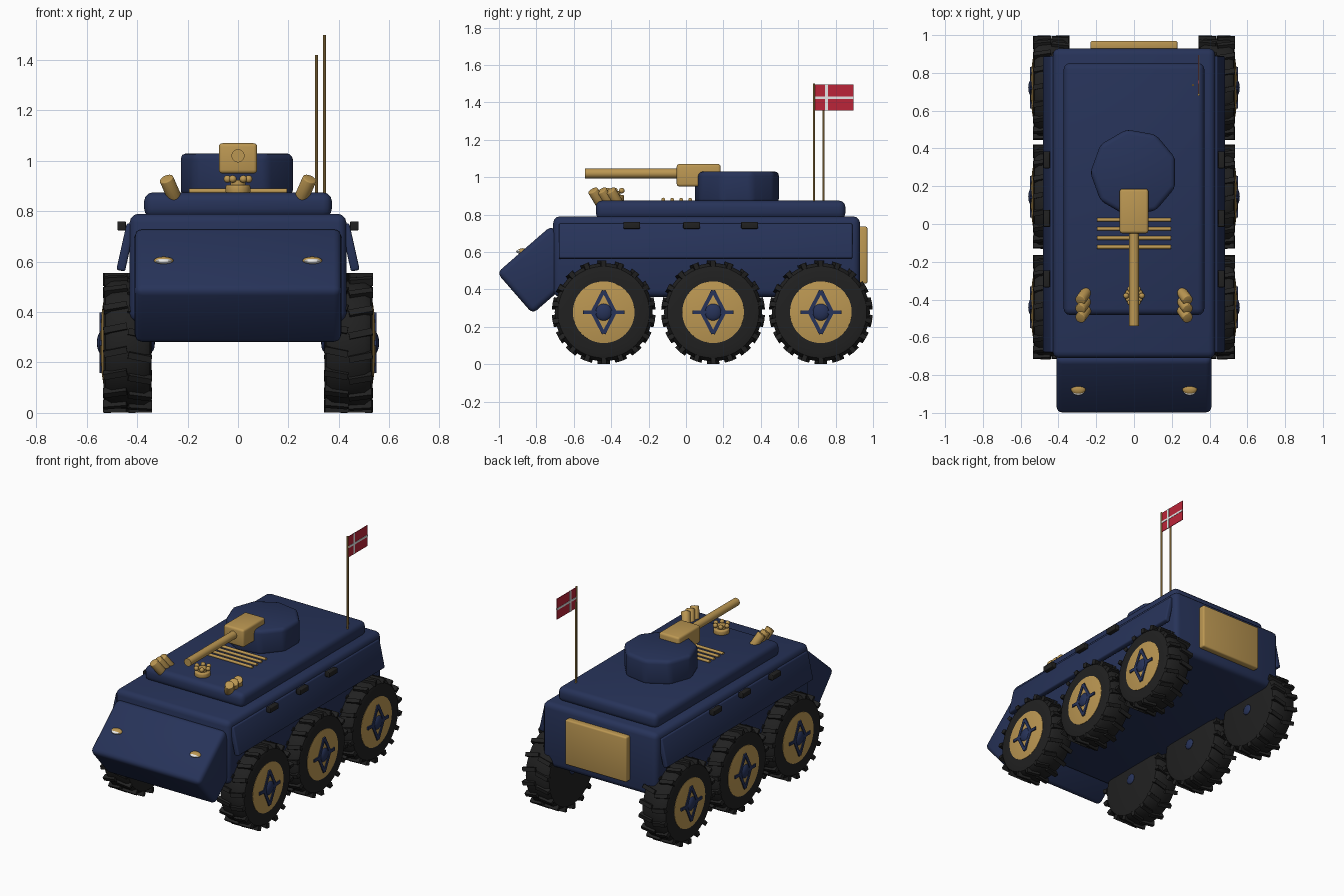
import bpy, bmesh
from math import pi, radians, sin, cos, atan2, hypot
from mathutils import Matrix, Vector

cube = bpy.data.objects.get("Cube")
if cube:
    bpy.data.objects.remove(cube, do_unlink=True)


def material(name, rgb):
    m = bpy.data.materials.new(name)
    m.use_nodes = True
    m.diffuse_color = (*rgb, 1)
    bsdf = next(n for n in m.node_tree.nodes if n.type == 'BSDF_PRINCIPLED')
    bsdf.inputs["Base Color"].default_value = (*rgb, 1)
    return m


navy = material("navy", (.02, .033, .1))
gold = material("gold", (.5, .31, .085))
black = material("black", (.015, .015, .015))
white = material("white", (.8, .8, .8))
red = material("red", (.5, .018, .04))


def finish(bm, name, mat, loc=(0, 0, 0), rot=(0, 0, 0)):
    bmesh.ops.recalc_face_normals(bm, faces=bm.faces)
    me = bpy.data.meshes.new(name)
    bm.to_mesh(me)
    bm.free()
    me.materials.append(mat)
    ob = bpy.data.objects.new(name, me)
    bpy.context.collection.objects.link(ob)
    ob.location, ob.rotation_euler = loc, rot
    bpy.ops.object.select_all(action='DESELECT')
    ob.select_set(True)
    bpy.context.view_layer.objects.active = ob
    bpy.ops.object.shade_smooth_by_angle(angle=radians(38))
    return ob


def round_edges(bm, width):
    if width:
        bmesh.ops.bevel(bm, geom=bm.edges[:], offset=width, segments=3,
                        profile=.5, affect='EDGES')


def box(name, loc, size, mat, rot=(0, 0, 0), bevel=0):
    bm = bmesh.new()
    bmesh.ops.create_cube(bm, size=1, matrix=Matrix.Diagonal((*size, 1)))
    round_edges(bm, bevel)
    return finish(bm, name, mat, loc, rot)


def rod(name, a, b, radius, mat, sides=16, bevel=0):
    a, b = Vector(a), Vector(b)
    bm = bmesh.new()
    bmesh.ops.create_cone(bm, cap_ends=True, segments=sides, radius1=radius,
                          radius2=radius, depth=(b - a).length)
    round_edges(bm, bevel)
    rot = (b - a).to_track_quat('Z', 'Y').to_euler()
    return finish(bm, name, mat, (a + b) / 2, rot)


def ball(name, loc, scale, mat):
    bm = bmesh.new()
    bmesh.ops.create_uvsphere(bm, u_segments=16, v_segments=10, radius=1,
                              matrix=Matrix.Diagonal((*scale, 1)))
    return finish(bm, name, mat, loc)


def lathe_x(name, profile, mat, steps=48):
    # Profile points are (x, radius), turned around the x axis
    bm = bmesh.new()
    vs = [bm.verts.new((x, 0, r)) for x, r in profile]
    es = [bm.edges.new(p) for p in zip(vs, vs[1:])]
    bmesh.ops.spin(bm, geom=vs + es, axis=(1, 0, 0), cent=(0, 0, 0),
                   angle=2 * pi, steps=steps)
    bmesh.ops.remove_doubles(bm, verts=bm.verts, dist=1e-5)
    return finish(bm, name, mat)


# Hull, nose, deck and rear hatch
box("hull", (0, .11, .575), (.86, 1.64, .43), navy, bevel=.035)
box("nose", (0, -.77, .505), (.82, .385, .29), navy, (radians(41), 0, 0), .03)
box("upper_deck", (0, .185, .825), (.745, 1.335, .1), navy, bevel=.035)
box("rear_hatch", (0, .945, .583), (.46, .05, .305), gold, bevel=.01)

# Tilted side armour with hinges
for s, side in ((1, "left"), (-1, "right")):
    box(side + "_side_plate", (s * .445, .105, .657), (.035, 1.57, .19), navy,
        (0, -s * .22, 0), .009)
    for y in (-.29, .03, .34):
        box(side + "_hinge", (s * .462, y, .742), (.034, .09, .036), black,
            bevel=.005)

# Turret with gun
rod("turret", (0, .272, .86), (0, .272, 1.03), .232, navy, 9, .025).rotation_euler.z = pi / 2
box("gun_mount", (0, .068, 1.01), (.152, .235, .12), gold, bevel=.014)
rod("gun_barrel", (0, .02, 1.02), (0, -.54, 1.02), .026, gold, 20)

# Engine grille
for i in range(4):
    y = .022 - i * .048
    rod("grille_bar", (-.195, y, .88), (.195, y, .88), .01, gold, 10)

# Smoke launchers
for s, side in ((1, "left"), (-1, "right")):
    for i in range(3):
        y = -.375 - i * .047
        rod(side + "_smoke_launcher", (s * .252, y + .015, .855),
            (s * .285, y - .03, .93), .029, gold, 16, .005)

# Small sensor cluster on the deck
rod("sensor_base", (0, -.38, .87), (0, -.38, .905), .05, gold, 16, .008)
rod("sensor_neck", (0, -.38, .9), (0, -.38, .925), .03, gold)
for i in range(6):
    a = i * pi / 3
    ball("sensor_knob", (.042 * cos(a), -.38 + .042 * sin(a), .928),
         (.015, .015, .015), gold)

# Headlights
for s, side in ((1, "left"), (-1, "right")):
    ball(side + "_headlight_hood", (s * .295, -.872, .603), (.04, .03, .017), gold)
    ball(side + "_headlight_lens", (s * .295, -.882, .602), (.034, .026, .012), white)

# Antennas and flag
rod("flag_pole", (.343, .684, .86), (.343, .684, 1.5), .006, gold, 8)
rod("antenna", (.312, .735, .86), (.312, .735, 1.42), .006, gold, 8)
box("flag", (.343, .792, 1.425), (.004, .206, .14), red)
box("flag_cross_upright", (.343, .752, 1.425), (.008, .016, .14), white)
box("flag_cross_bar", (.343, .792, 1.425), (.008, .206, .014), white)

# One wheel, built around the x axis with its outside facing +x
tyre = lathe_x("tyre", [(-.095, 0), (-.095, .215), (-.088, .245), (-.065, .262),
                        (.065, .262), (.088, .245), (.095, .215), (.094, .16),
                        (.085, .15), (.085, 0)], black)
cap = lathe_x("hub_cap", [(.085, .166), (.096, .165), (.103, .12),
                          (.107, .06), (.108, 0)], gold)

bm = bmesh.new()
for i in range(18):
    for s in (1, -1):
        m = (Matrix.Rotation(i * 2 * pi / 18 + s * .04, 4, 'X')
             @ Matrix.Translation((s * .049, 0, .261))
             @ Matrix.Rotation(s * .2, 4, 'Z')
             @ Matrix.Diagonal((.094, .026, .032, 1)))
        bmesh.ops.create_cube(bm, size=1, matrix=m)
treads = finish(bm, "tyre_treads", black)

# Diamond frame with cross arms on the hub cap
tips = [(0, .115), (.06, 0), (0, -.115), (-.06, 0)]
bars = list(zip(tips, tips[1:] + tips[:1])) + [((-.11, 0), (.11, 0))]
bm = bmesh.new()
for (y1, z1), (y2, z2) in bars:
    m = (Matrix.Translation((.105, (y1 + y2) / 2, (z1 + z2) / 2))
         @ Matrix.Rotation(atan2(z2 - z1, y2 - y1), 4, 'X')
         @ Matrix.Diagonal((.014, hypot(y2 - y1, z2 - z1), .02, 1)))
    bmesh.ops.create_cube(bm, size=1, matrix=m)
spokes = finish(bm, "hub_spokes", navy)
hub = ball("hub_centre", (0, 0, 0), (.022, .048, .048), navy)
inner = ball("inner_axle_end", (0, 0, 0), (.012, .035, .035), navy)
offsets = {tyre: 0, cap: 0, treads: 0, spokes: 0, hub: .1, inner: -.096}

# Six wheels
for s, side in ((1, "left"), (-1, "right")):
    for y, row in ((-.44, "front"), (.145, "middle"), (.721, "rear")):
        for part, dx in offsets.items():
            ob = bpy.data.objects.new(f"{row}_{side}_{part.name}", part.data)
            bpy.context.collection.objects.link(ob)
            ob.location = (s * (.438 + dx), y, .278)
            ob.rotation_euler.z = 0 if s > 0 else pi
for part in offsets:
    bpy.data.objects.remove(part, do_unlink=True)
